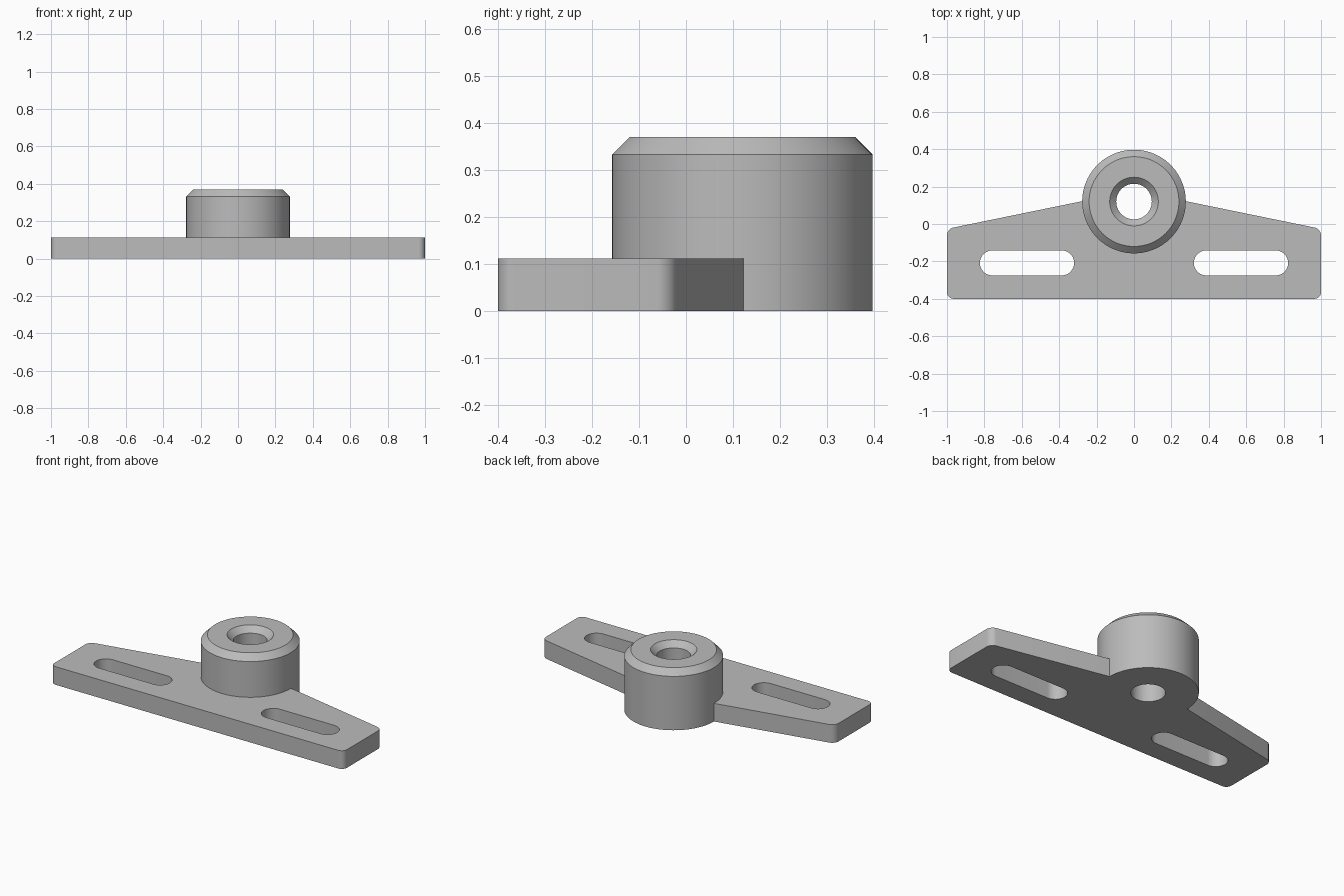
import bpy, bmesh, math

cube = bpy.data.objects.get("Cube")
if cube:
    bpy.data.objects.remove(cube, do_unlink=True)

THICK, HEIGHT = 0.112, 0.37
BOSS_Y, BOSS_R, BORE_R, CHAMFER = 0.12, 0.277, 0.095, 0.037
SLOT_X, SLOT_Y, SLOT_HALF, SLOT_R = 0.572, -0.208, 0.252, 0.067

steel = bpy.data.materials.new("grey metal")
steel.use_nodes = True
steel.diffuse_color = (0.5, 0.5, 0.5, 1)
steel.node_tree.nodes["Principled BSDF"].inputs["Base Color"].default_value = (0.5, 0.5, 0.5, 1)


def add_object(name, bm):
    bmesh.ops.recalc_face_normals(bm, faces=bm.faces)
    mesh = bpy.data.meshes.new(name)
    bm.to_mesh(mesh)
    bm.free()
    mesh.materials.append(steel)
    obj = bpy.data.objects.new(name, mesh)
    bpy.context.collection.objects.link(obj)
    return obj


def prism(name, outline, z0, z1, rounding=None):
    """Extrude an outline upward; rounding = (radius, test for corners)."""
    bm = bmesh.new()
    face = bm.faces.new([bm.verts.new((x, y, z0)) for x, y in outline])
    top = bmesh.ops.extrude_face_region(bm, geom=[face])["geom"]
    bmesh.ops.translate(bm, vec=(0, 0, z1 - z0),
                        verts=[v for v in top if isinstance(v, bmesh.types.BMVert)])
    if rounding:
        radius, test = rounding
        corners = [e for e in bm.edges
                   if abs(e.verts[0].co.z - e.verts[1].co.z) > 0.01 and test(e.verts[0].co)]
        bmesh.ops.bevel(bm, geom=corners, offset=radius, segments=8,
                        profile=0.5, affect="EDGES")
    return add_object(name, bm)


def lathe(name, profile, steps=96):
    """Spin a closed-off radius/height profile around the boss axis."""
    bm = bmesh.new()
    verts = [bm.verts.new((r, BOSS_Y, z)) for r, z in profile]
    edges = [bm.edges.new(pair) for pair in zip(verts, verts[1:])]
    bmesh.ops.spin(bm, geom=verts + edges, cent=(0, BOSS_Y, 0), axis=(0, 0, 1),
                   angle=math.tau, steps=steps)
    bmesh.ops.remove_doubles(bm, verts=bm.verts, dist=1e-5)
    return add_object(name, bm)


def boolean(target, other, operation):
    mod = target.modifiers.new(operation.lower(), "BOOLEAN")
    mod.operation, mod.solver, mod.object = operation, "EXACT", other
    bpy.context.view_layer.objects.active = target
    bpy.ops.object.modifier_apply(modifier=mod.name)
    bpy.data.objects.remove(other, do_unlink=True)


# Tapered mounting plate with rounded outer corners
half = [(1, -0.4), (1, -0.026), (0.277, 0.122), (0.18, 0.142)]
outline = half + [(-x, y) for x, y in reversed(half)]
bracket = prism("mounting_bracket", outline, 0, THICK,
                (0.035, lambda co: abs(co.x) > 0.9))

# Round boss with a chamfered top rim
boss = lathe("boss", [(0, 0), (BOSS_R, 0), (BOSS_R, HEIGHT - CHAMFER),
                      (BOSS_R - CHAMFER, HEIGHT), (0, HEIGHT)])
boolean(bracket, boss, "UNION")

# Through bore with a countersunk mouth
lip = 0.05
bore = lathe("bore_cutter", [(0, -lip), (BORE_R, -lip), (BORE_R, HEIGHT - 0.035),
                             (BORE_R + 0.035 + lip, HEIGHT + lip), (0, HEIGHT + lip)])
boolean(bracket, bore, "DIFFERENCE")

# Long adjustment slots on both sides
for side in (-1, 1):
    slot_outline = []
    for end in (1, -1):
        for i in range(25):
            a = math.pi * (i / 24 - 0.5) + (math.pi if end < 0 else 0)
            slot_outline.append((side * SLOT_X + end * (SLOT_HALF - SLOT_R) + SLOT_R * math.cos(a),
                                 SLOT_Y + SLOT_R * math.sin(a)))
    boolean(bracket, prism("slot_cutter", slot_outline, -lip, THICK + lip), "DIFFERENCE")

# Smooth round walls, crisp edges
bpy.ops.object.select_all(action="DESELECT")
bracket.select_set(True)
bpy.context.view_layer.objects.active = bracket
bpy.ops.object.shade_smooth_by_angle(angle=math.radians(25))
